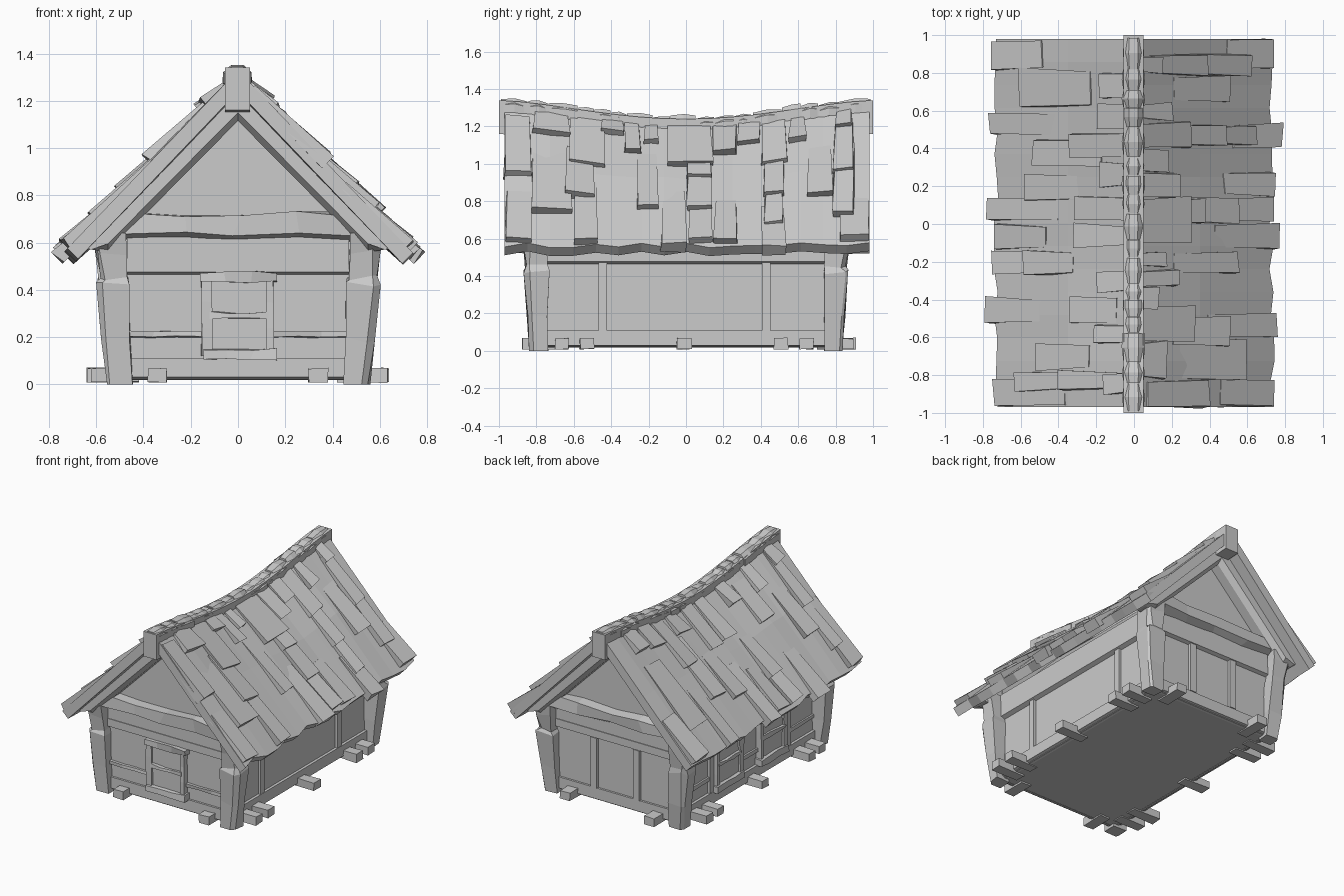
import bpy, bmesh, random
from math import cos, pi
from mathutils import Vector

if "Cube" in bpy.data.objects:
    bpy.data.objects.remove(bpy.data.objects["Cube"])

random.seed(4)
R = random.uniform


def loft(name, rings):
    """Skin a closed solid through a list of equal-length rings."""
    bm = bmesh.new()
    vs = [[bm.verts.new(p) for p in r] for r in rings]
    n = len(rings[0])
    for a, b in zip(vs, vs[1:]):
        for i in range(n):
            bm.faces.new((a[i], a[(i + 1) % n], b[(i + 1) % n], b[i]))
    bm.faces.new(vs[0])
    bm.faces.new(vs[-1][::-1])
    bmesh.ops.recalc_face_normals(bm, faces=bm.faces)
    me = bpy.data.meshes.new(name)
    bm.to_mesh(me)
    bm.free()
    ob = bpy.data.objects.new(name, me)
    bpy.context.collection.objects.link(ob)
    return ob


def beam(name, lo, hi, wob=0.0, cuts=1, bev=0.0):
    """Box lofted along its longest axis, with hewn wobble; bev lifts the lower outer edge."""
    lo, hi = Vector(lo), Vector(hi)
    ax = max(range(3), key=lambda i: abs(hi[i] - lo[i]))
    u, v = [i for i in range(3) if i != ax]
    rings = []
    for k in range(cuts + 1):
        ring = []
        for a, b, lift in ((lo, lo, 0), (hi, lo, bev), (hi, hi, 0), (lo, hi, 0)):
            p = Vector()
            p[ax] = lo[ax] + (hi[ax] - lo[ax]) * k / cuts
            if 0 < k < cuts:
                p[ax] += R(-2, 2) * wob
            p[u] = a[u] + R(-wob, wob)
            p[v] = b[v] + lift + R(-wob, wob)
            ring.append(p)
        rings.append(ring)
    return loft(name, rings)


# roof surface, sagging towards the middle of the ridge
def sag(y):
    return 0.1 * max(0, cos(min(1, abs(y)) * pi / 2)) ** 1.5


def roof_z(x, y):
    return 1.33 - 1.045 * x - sag(y) * (1 - x / 0.76)


def x_at(z, y):
    return (1.33 - sag(y) - z) / (1.045 - sag(y) / 0.76)


# house body with gables
prof = [(-0.49, 0.02), (0.49, 0.02), (0.49, 0.63), (0, 1.13), (-0.49, 0.63)]
loft("house_body", [[(x, y, z) for x, z in prof] for y in (-0.79, 0.79)])

# corner posts: z, inner x, outer x, inner y, outer y
post = [(0, .45, .555, .74, .835), (.19, .455, .575, .74, .85), (.42, .46, .6, .735, .865),
        (.45, .47, .585, .74, .855), (.56, .475, .6, .745, .87), (.64, .475, .615, .75, .88)]
for sx in (-1, 1):
    for sy in (-1, 1):
        rings = []
        for z, x0, x1, y0, y1 in post:
            c = R(.01, .035)
            pts = [(x0, y0), (x1, y0), (x1, y1 - c), (x1 - c, y1), (x0, y1)]
            rings.append([(sx * (x + R(-.006, .006)), sy * (y + R(-.006, .006)),
                           z + (R(-.015, .015) if 0 < z < .6 else 0)) for x, y in pts])
        loft("corner_post", rings)

# framing on gable ends
for s in (-1, 1):
    beam("end_sill", (-.47, s * .77, .018), (.47, s * .805, .11), bev=.012)
    beam("end_plate", (-.47, s * .77, .455), (.47, s * .815, .53), bev=.02)
    beam("end_upper_plank", (-.47, s * .77, .53), (.47, s * .81, .63))
    beam("tie_beam", (-.48, s * .78, .6), (.48, s * .865, .72), .013, 4, .035)
    # rafters following the roof, with a bevelled inner edge
    for sx in (-1, 1):
        rings = []
        for y, e in ((.78, 0), (.86, 0), (.9, .035)):
            line = [(0, 1.115 + e), (0, 1.25), (.66, .58), (.62, .57), (.55, .56 + e)]
            rings.append([(sx * x, s * y, z) for x, z in line])
        loft("gable_rafter", rings)
for x0, x1 in ((-.46, -.15), (.15, .46)):
    beam("front_rail", (x0, -.77, .195), (x1, -.81, .225), .004, 3, .008)
for x in (-.17, .17):
    beam("back_stud", (x - .025, .77, .11), (x + .025, .812, .47))

# framing on long sides
for s in (-1, 1):
    beam("side_sill", (s * .47, -.75, .018), (s * .51, .75, .11), bev=.012)
    beam("side_plate", (s * .47, -.75, .455), (s * .52, .75, .64), bev=.022)
    for y in (-.445, .43):
        beam("side_stud", (s * .47, y - .023, .1), (s * .508, y + .023, .48))
beam("left_rail", (-.47, -.74, .2), (-.505, .74, .225), .003, 6)


# windows: frame boards placed along a wall; put(u, depth, z) maps to space
def window(put, c):
    def part(name, u0, u1, z0, z1, d, wob):
        beam(name, put(c + u0, -.02, z0), put(c + u1, d, z1), wob, 3)
    part("window_pane", -.12, .12, .13, .46, .025, 0)
    part("window_jamb", -.155, -.11, .12, .46, .04, .003)
    part("window_jamb", .12, .15, .12, .46, .04, .003)
    part("window_head", -.16, .165, .435, .475, .05, .006)
    part("window_sill", -.145, .165, .105, .15, .055, .006)
    part("window_crossbar", -.12, .13, .28, .305, .045, .007)


window(lambda u, d, z: (u, -.79 - d, z), 0)
for y in (-.25, .25):
    window(lambda u, d, z: (-.49 - d, u, z), y)

# foundation logs poking out around the base
for s in (-1, 1):
    for y in (-.665, -.53, -.01, .51, .645):
        beam("side_foot", (s * .42, y - .037, .01), (s * (.63 + R(-.02, .015)), y + .037, .068), .004)
    for x in (-.34, .34):
        beam("end_foot", (x - .04, s * .7, .01), (x + .04, s * (.89 + R(-.02, .02)), .068), .004)

# roof slabs with uneven eaves
steps = [-.97 + 1.95 * i / 16 for i in range(17)]
for s in (-1, 1):
    rings = []
    for y in steps:
        xe = .73 + R(-.015, .015)
        h = R(0, .022) if abs(y) < .9 else 0
        pts = [(0, roof_z(0, y)), (.35, roof_z(.35, y) + h), (xe, roof_z(xe, y)),
               (xe - .045, roof_z(xe, y) - .045), (0, roof_z(0, y) - .09)]
        rings.append([(s * x, y, z) for x, z in pts])
    loft("roof_slab", rings)


def shingle(s, y0, y1, xl):
    """Wedge tile: flush at its upper end, lifted at its lower end xl."""
    xt = max(.02, xl - R(.22, .38))
    lift = R(.036, .05)
    rings = []
    for x, up, grow in ((xt, .008, -.008), (xl, lift, 0)):
        ring = []
        for y, k in ((y0 - grow, 1), (y1 + grow, 1), (y1 + grow, 0), (y0 - grow, 0)):
            e = R(-.007, .007)
            h = up + R(-.006, .006) if k else -.03
            # offset along the roof normal
            ring.append((s * (x + e + h * .7), y + R(-.009, .009), roof_z(x + e, y) + h * .7))
        rings.append(ring)
    loft("roof_shingle", rings)


# right shingles: y start, y end, height of the lower end
right = [(-.97, -.82, .92), (-.82, -.62, 1.14), (-.83, -.61, .72), (-.65, -.49, .8),
         (-.62, -.43, .97), (-.45, -.33, 1.14), (-.33, -.24, 1.04), (-.23, -.15, 1.09),
         (-.26, -.14, .74), (-.1, .14, .97), (0, .13, .9), (.01, .14, .73), (.14, .27, 1.03),
         (.28, .4, 1.09), (.4, .54, .98), (.41, .53, .81), (.42, .52, .65), (.55, .64, 1.1),
         (.65, .78, .81), (.79, .9, .93), (.79, .9, .7), (.8, .89, 1.17)]
for y0, y1, z in right:
    shingle(1, y0, y1, x_at(z, (y0 + y1) / 2) - .015)

# left shingles: y start, y end, distance of the lower end from the ridge
left = [(.62, .82, .6), (.5, .64, .18), (.35, .48, .33), (.2, .33, .17), (.12, .26, .57),
        (.02, .15, .31), (-.12, 0, .3), (-.36, -.25, .18), (-.53, -.38, .33), (-.63, -.53, .2),
        (-.77, -.64, .51), (-.88, -.78, .62), (-.88, -.78, .38), (-.9, -.79, .15),
        (.67, .8, .17), (-.27, -.14, .57), (.3, .45, .52)]
for y0, y1, x in left:
    shingle(-1, y0, y1, x - .015)

# eave shingles: side, y start, y end, reach
eaves = [(1, -.97, -.82, .745), (1, -.6, -.47, .75), (1, -.13, 0, .77), (1, .02, .14, .74),
         (1, .15, .27, .745), (1, .4, .53, .785), (1, .82, .975, .735), (-1, .82, .975, .75),
         (-1, .47, .59, .76), (-1, .02, .14, .77), (-1, -.13, 0, .74), (-1, -.26, -.14, .745),
         (-1, -.52, -.39, .785), (-1, -.97, -.82, .74)]
for s, y0, y1, x in eaves:
    shingle(s, y0, y1, x - .025)

# ridge beam
loft("ridge_beam", [[(-.055, y, 1.16 - sag(y)), (.05, y, 1.16 - sag(y)),
                     (.05, y, 1.34 - sag(y)), (-.055, y, 1.34 - sag(y))]
                    for y in [-1 + 2 * i / 16 for i in range(17)]])

# ridge caps of uneven size
y = -.99
while y < .97:
    y1 = min(.99, y + R(.07, .16))
    if y1 > .94:
        y1 = .99
    w, t = R(.05, .064), R(1.35, 1.368)
    rings = []
    for yy, k in ((y, .85), ((y + y1) / 2, 1), (y1 - .004, R(.8, 1))):
        pts = [(-w, 1.28), (-w, t - .03), (-w * .45, t), (w * .45, t), (w, t - .03), (w, 1.28)]
        rings.append([(x * k - .003, yy, z - sag(yy) - (1 - k) * .06) for x, z in pts])
    loft("ridge_cap", rings)
    y = y1
